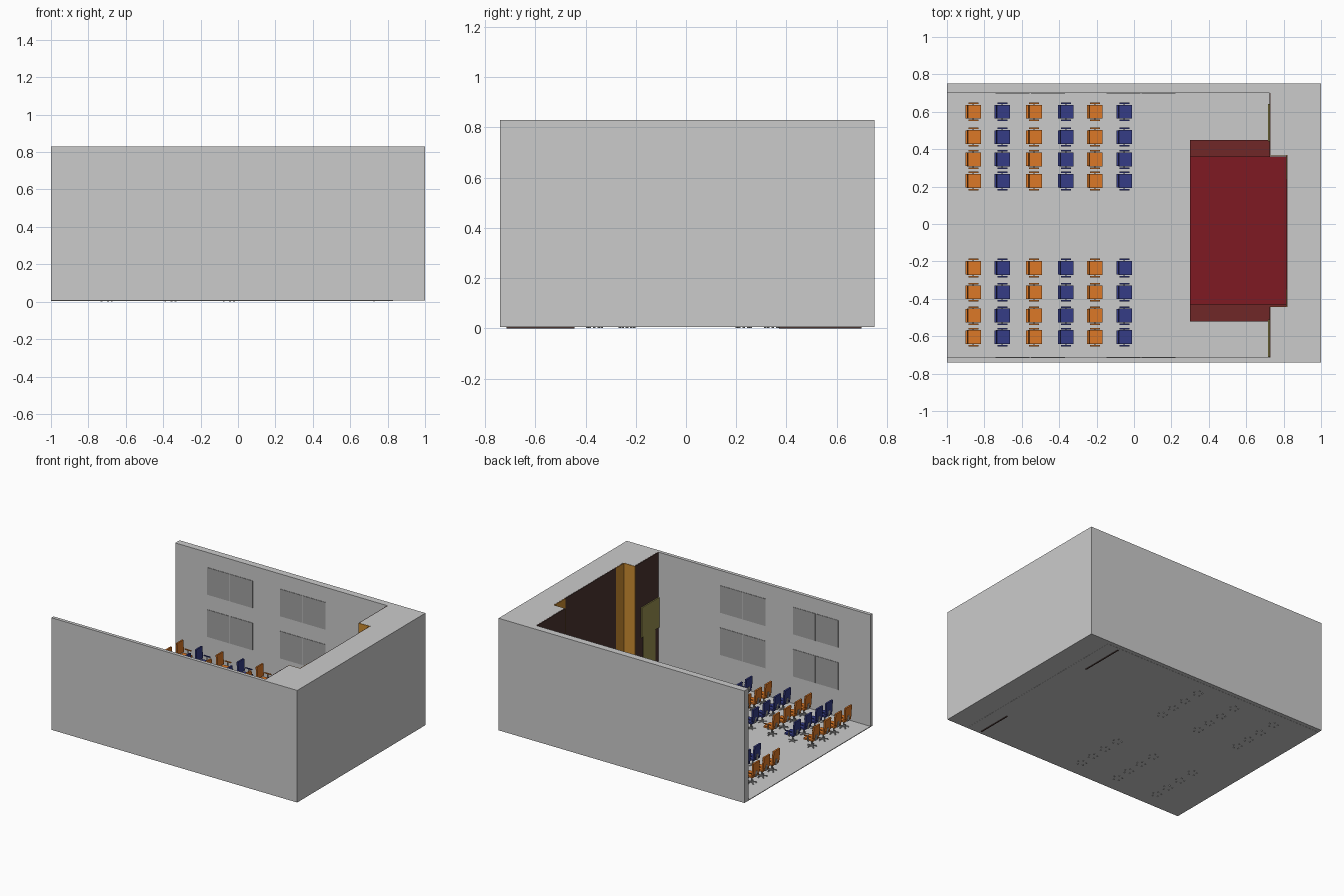
import bpy, bmesh
from math import cos, sin, tau
from mathutils import Matrix, Vector

if "Cube" in bpy.data.objects:
    bpy.data.objects.remove(bpy.data.objects["Cube"])


def mat(name, rgb):
    m = bpy.data.materials.new(name)
    m.diffuse_color = (*rgb, 1)
    m.use_nodes = True
    m.node_tree.nodes["Principled BSDF"].inputs["Base Color"].default_value = m.diffuse_color
    return m


ORANGE = mat("orange", (0.72, 0.19, 0.02))
NAVY = mat("navy", (0.035, 0.045, 0.24))
RED = mat("stage_red", (0.21, 0.01, 0.016))
DARK_RED = mat("step_red", (0.16, 0.02, 0.02))
BROWN = mat("dark_brown", (0.07, 0.035, 0.03))
AMBER = mat("amber", (0.60, 0.26, 0.03))
OLIVE = mat("olive", (0.32, 0.28, 0.08))
GLASS = mat("window_grey", (0.36, 0.36, 0.36))
METAL = mat("metal_grey", (0.4, 0.4, 0.4))


def add_box(bm, x0, x1, y0, y1, z0, z1, rot=None, idx=0):
    size = Vector((x1 - x0, y1 - y0, z1 - z0))
    mid = Vector((x0 + x1, y0 + y1, z0 + z1)) / 2
    m = Matrix.Translation(mid) @ Matrix.Diagonal((*size, 1))
    if rot is not None:
        m = rot @ m
    for v in bmesh.ops.create_cube(bm, size=1, matrix=m)["verts"]:
        for f in v.link_faces:
            f.material_index = idx


def finish(bm, name, *mats):
    me = bpy.data.meshes.new(name)
    bm.to_mesh(me)
    bm.free()
    for m in mats:
        me.materials.append(m)
    return me


def place(me, name, loc=(0, 0, 0)):
    ob = bpy.data.objects.new(name, me)
    ob.location = loc
    bpy.context.collection.objects.link(ob)
    return ob


def box(name, dims, *mats):
    bm = bmesh.new()
    add_box(bm, *dims)
    return place(finish(bm, name, *mats), name)


# Walls: one U-shaped plan with the stage alcove, extruded up
bm = bmesh.new()
plan = [(-1, -.74), (1, -.74), (1, .75), (-1, .75), (-1, .70), (.73, .70),
        (.73, .37), (.82, .37), (.82, -.445), (.73, -.445), (.73, -.715), (-1, -.715)]
face = bm.faces.new([bm.verts.new((x, y, .006)) for x, y in plan])
top = bmesh.ops.extrude_face_region(bm, geom=[face])["geom"]
bmesh.ops.translate(bm, vec=(0, 0, .824), verts=[v for v in top if isinstance(v, bmesh.types.BMVert)])
bmesh.ops.recalc_face_normals(bm, faces=bm.faces)
place(finish(bm, "walls"), "walls")
box("floor", (-1, .83, -.73, .72, .005, .010))

# Stage and lower side steps
box("stage", (.30, .82, -.43, .36, .01, .10), RED)
box("stage_step_back", (.30, .728, .36, .45, .01, .05), DARK_RED)
box("stage_step_front", (.30, .728, -.52, -.43, .01, .05), DARK_RED)
box("stage_edge", (.728, .82, -.445, -.43, .01, .05), DARK_RED)

# Dark cladding, amber alcove linings
box("wing_panel_back", (.724, .731, .37, .70, 0, .829), BROWN)
box("wing_panel_front", (.724, .731, -.715, -.445, 0, .829), BROWN)
box("alcove_back", (.816, .821, -.445, .37, .01, .829), BROWN)
for name, side, strip in (("front", (-.446, -.441), (-.441, -.35)),
                          ("back", (.366, .371), (.24, .366))):
    box("alcove_side_" + name, (.724, .82, *side, .01, .829), AMBER)
    box("alcove_strip_" + name, (.813, .817, *strip, .01, .829), AMBER)

# Doors with panels above
for name, door, sign in (("front", (-.67, -.535), (-.712, -.51)),
                         ("back", (.465, .60), (.44, .642))):
    box("door_" + name, (.719, .725, *door, .01, .285), OLIVE)
    box("door_panel_" + name, (.716, .725, *sign, .28, .50), OLIVE)

# Window panes on both long walls
for y0, y1 in ((-.716, -.712), (.697, .701)):
    for x in (-.74, -.552, -.147, .04):
        for z in (.21, .52):
            box("window_pane", (x, x + .182, y0, y1, z, z + .20), GLASS)


def chair_mesh(name, colour):
    bm = bmesh.new()
    add_box(bm, -.032, .042, -.037, .037, .058, .070)            # seat
    tilt = Matrix.Translation((-.030, 0, .07)) @ Matrix.Rotation(-.06, 4, 'Y')
    add_box(bm, -.006, .006, -.036, .036, .008, .095, tilt)      # backrest
    add_box(bm, -.008, -.003, -.010, .010, -.012, .03, tilt, 1)  # back support
    for s in (-1, 1):                                            # armrests and posts
        y = s * .046
        add_box(bm, -.026, .028, y - .004, y + .004, .092, .098)
        add_box(bm, -.003, .004, y - .003, y + .003, .060, .092, None, 1)
        add_box(bm, -.003, .004, min(y, s * .03), max(y, s * .03), .055, .060, None, 1)
    n = len(bm.faces)
    for r, z0, z1 in ((.006, .012, .058), (.012, .008, .016)):   # pedestal and hub
        bmesh.ops.create_cone(bm, cap_ends=True, segments=10, radius1=r, radius2=r,
                              depth=z1 - z0, matrix=Matrix.Translation((0, 0, (z0 + z1) / 2)))
    for i in range(5):                                           # star base and casters
        a = i * tau / 5
        add_box(bm, 0, .032, -.003, .003, .008, .013, Matrix.Rotation(a, 4, 'Z'))
        bmesh.ops.create_cone(bm, cap_ends=True, segments=8, radius1=.005, radius2=.005, depth=.008,
                              matrix=Matrix.Translation((.030 * cos(a), .030 * sin(a), .004)))
    bm.faces.ensure_lookup_table()
    for f in bm.faces[n:]:
        f.material_index = 1
    return finish(bm, name, colour, METAL)


# Six columns of chairs in two blocks, all facing the stage
orange_chair = chair_mesh("orange_chair", ORANGE)
navy_chair = chair_mesh("navy_chair", NAVY)
rows = (.60, .465, .345, .23, -.235, -.365, -.49, -.605)
for i, x in enumerate((-.86, -.705, -.535, -.365, -.21, -.052)):
    for y in rows:
        if i % 2:
            place(navy_chair, "navy_chair", (x, y, 0.001))
        else:
            place(orange_chair, "orange_chair", (x, y, .006))
